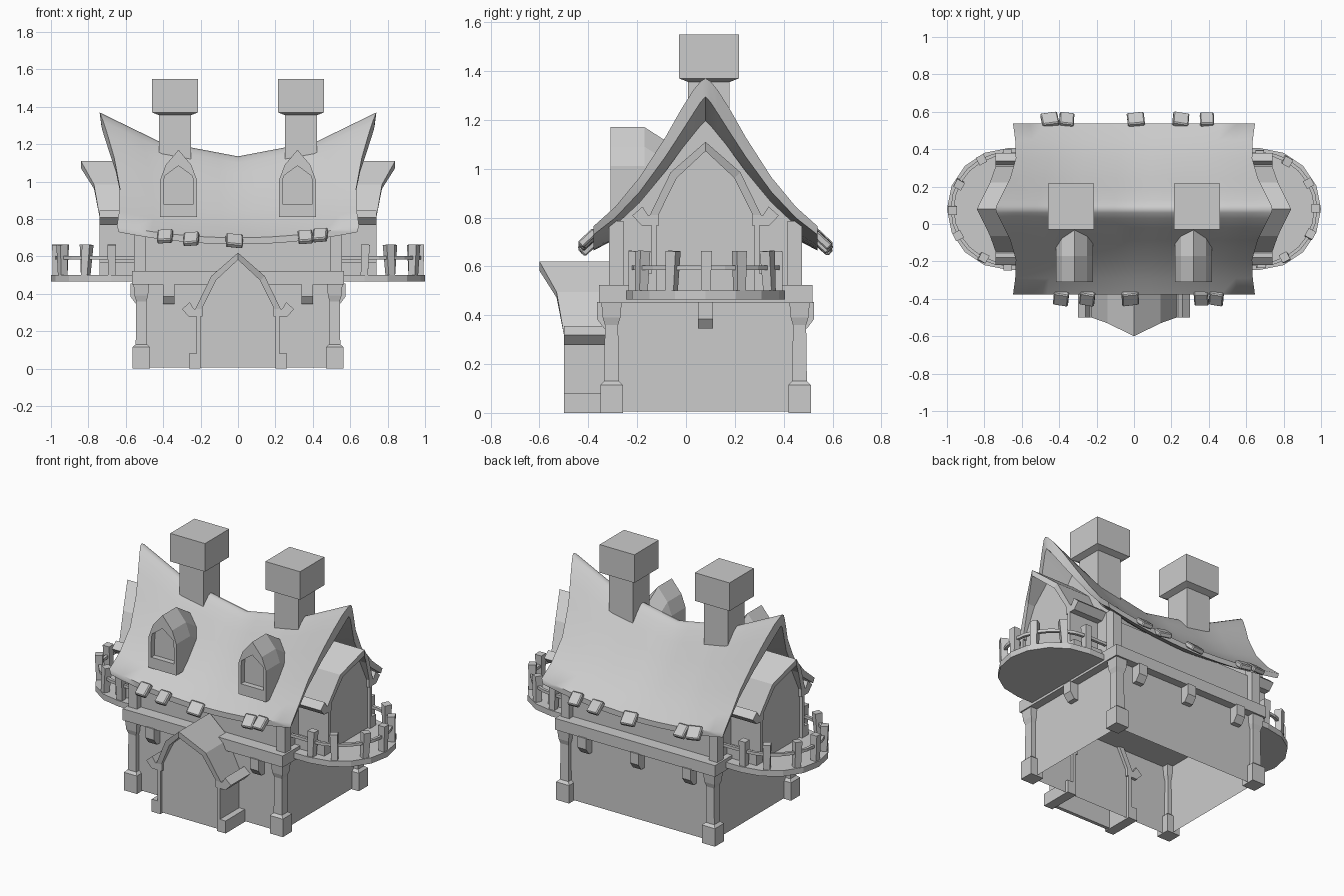
import bpy, bmesh, math, random
from mathutils import Matrix, Vector, Euler

random.seed(4)
if "Cube" in bpy.data.objects:
    bpy.data.objects.remove(bpy.data.objects["Cube"], do_unlink=True)

GREY = (0.6, 0.6, 0.6, 1)
mat = bpy.data.materials.new("plain grey")
mat.use_nodes = True
mat.diffuse_color = GREY
mat.node_tree.nodes["Principled BSDF"].inputs["Base Color"].default_value = GREY

MID_Y = 0.08  # ridge line of the house
SIDES = (-1, 1)


def finish(name, bm):
    bmesh.ops.recalc_face_normals(bm, faces=bm.faces)
    me = bpy.data.meshes.new(name)
    bm.to_mesh(me)
    bm.free()
    me.materials.append(mat)
    ob = bpy.data.objects.new(name, me)
    bpy.context.collection.objects.link(ob)
    return ob


def loft(name, rings, caps=True):
    """Surface through rings of equal point count, closed at both ends by caps."""
    bm = bmesh.new()
    vs = [[bm.verts.new(p) for p in r] for r in rings]
    n = len(rings[0])
    for a, b in zip(vs, vs[1:]):
        for k in range(n):
            bm.faces.new((a[k], a[(k + 1) % n], b[(k + 1) % n], b[k]))
    if caps:
        bm.faces.new(vs[0])
        bm.faces.new(vs[-1])
    return finish(name, bm)


def square(x, y, z, hx, hy=None):
    hy = hy or hx
    return [(x - hx, y - hy, z), (x + hx, y - hy, z), (x + hx, y + hy, z), (x - hx, y + hy, z)]


def column(name, x, y, steps):
    """Square column from (z, half width) steps."""
    return loft(name, [square(x, y, z, h) for z, h in steps])


# Walls open underneath, with a floor beam between the storeys
loft("lower_walls", [square(0, MID_Y, z, .515, .385) for z in (.005, .455)], caps=False)
loft("floor_beam", [square(0, MID_Y, z, .567, .437) for z in (.45, .523)])
loft("upper_walls", [square(0, MID_Y, z, .515, .357) for z in (.52, .74)], caps=False)

# Corner posts on both floors
for sx in SIDES:
    for sy in SIDES:
        x, y = sx * 0.517, MID_Y + sy * 0.385
        column("corner_post", x, y, [(0, .046), (.115, .046), (.13, .03), (.36, .027), (.39, .036), (.455, .042)])
        column("upper_post", sx * 0.525, MID_Y + sy * 0.365, [(.52, .03), (.785, .03)])


# Small beam ends under the floor beam
def beam_end(x, y, dx, dy):
    out, across = Vector((dx, dy, 0)), Vector((-dy, dx, 0)) * 0.03
    prof = [(0, 0.455), (0.06, 0.455), (0.06, 0.385), (0.03, 0.345), (0, 0.345)]
    pts = [Vector((x, y, z)) + out * d for d, z in prof]
    loft("beam_end", [[p + across * s for p in pts] for s in SIDES])


for x in (-0.37, 0.37):
    beam_end(x, -0.305, 0, -1)
for x in (-0.37, 0, 0.37):
    beam_end(x, 0.465, 0, 1)
for s in SIDES:
    beam_end(s * 0.515, MID_Y, s, 0)

# Sagging roof: (distance from ridge, height fraction, half length, thickness)
PROFILE = [(0, 1, .74, .075), (.02, .98, .735, .085), (.05, .92, .72, .095), (.1, .79, .695, .095),
           (.165, .6, .662, .08), (.27, .33, .632, .06), (.37, .13, .635, .045), (.458, 0, .647, .035)]
STATIONS = [k / 14 * 2 - 1 for k in range(15)]


def roof_z(s, frac):
    eave = 0.70 + 0.065 * s * s
    ridge = 1.135 + 0.08 * min(abs(s) / 0.57, 1) + 0.155 * max(0, abs(s) - 0.57) / 0.43
    return eave + (ridge - eave) * frac


rows = [(-d, f, h, t) for d, f, h, t in reversed(PROFILE)] + PROFILE[1:]
roof = loft("roof", [[(s * h, MID_Y + d, roof_z(s, f)) for s in STATIONS] +
                     [(s * (h - 0.01), MID_Y + d, roof_z(s, f) - t) for s in reversed(STATIONS)]
                     for d, f, h, t in rows])
bpy.ops.object.select_all(action='DESELECT')
bpy.context.view_layer.objects.active = roof
roof.select_set(True)
bpy.ops.object.shade_smooth_by_angle(angle=math.radians(50))

# Gable walls under the roof ends
for sx in SIDES:
    top = [(MID_Y + d, roof_z(0.75, f) - t + 0.006) for d, f, h, t in rows if abs(d) < 0.38]
    outline = [(top[0][0], 0.52)] + top + [(top[-1][0], 0.52)]
    loft("gable_wall", [[(sx * x, y, z) for y, z in outline] for x in (0.505, 0.53)])

# Loose shingles along the eaves
for sy, xs in ((-1, (-0.39, -0.25, -0.02, 0.36, 0.44)), (1, (-0.45, -0.36, 0.01, 0.25, 0.39))):
    for x in xs:
        turn = Euler((-sy * 0.75, random.uniform(-0.12, 0.12), random.uniform(-0.2, 0.2)))
        at = Matrix.Translation((x, MID_Y + sy * 0.478, roof_z(x / 0.645, 0) - 0.016))
        size = Matrix.Diagonal((random.uniform(0.07, 0.095), 0.085, 0.032, 1))
        bm = bmesh.new()
        bmesh.ops.create_cube(bm, size=1, matrix=at @ turn.to_matrix().to_4x4() @ size)
        bmesh.ops.bevel(bm, geom=bm.edges[:], offset=0.006, segments=1, affect='EDGES')
        finish("loose_shingle", bm)

# Chimneys
for sx in SIDES:
    column("chimney", sx * 0.337, 0.094, [(1.0, .085), (1.355, .085), (1.37, .123), (1.55, .123)])


# Roof dormers with sunken windows
def arched(cx, y, low, pts):
    return [(cx + u, y, z) for u, z in
            [(-pts[0][0], low)] + [(-u, z) for u, z in pts] + [(u, z) for u, z in pts[1::-1]]
            + [(pts[0][0], low)]]


OUTER = [(.098, 1.01), (.068, 1.09), (0, 1.17)]
WINDOW = [(.08, .98), (.075, 1.03), (0, 1.085)]
for sx in SIDES:
    cx = sx * 0.318
    loft("dormer", [arched(cx, -.275, .88, WINDOW), arched(cx, -.31, .88, WINDOW),
                    arched(cx, -.31, .81, OUTER), arched(cx, -.17, .81, OUTER),
                    arched(cx, -.03, .81, [(u, z - 0.09) for u, z in OUTER])])


# Arched porch, used for the front door and both balconies
def porch(prefix, place):
    inner = 0.286

    def part(name, rings):
        loft(prefix + "_" + name, [[place(*p) for p in r] for r in rings])

    def slab(name, outline, d0, d1):
        part(name, [[(u, d, z) for u, z in outline] for d in (d0, d1)])

    half = [(.228, .32, .193, .32, .5), (.143, .495, .118, .472, .53), (0, .62, 0, .582, .6)]
    arch = [(-a, b, -c, d, e) for a, b, c, d, e in half] + half[-2::-1]
    part("roof", [[(uo, tip, zo), (ui, tip, zi), (ui, inner, zi), (uo, inner, zo)]
                  for uo, zo, ui, zi, tip in arch])
    slab("door", [(-.21, .005), (-.21, .33), (-.13, .475), (0, .6), (.13, .475), (.21, .33), (.21, .005)],
         0.46, 0.482)
    for s in SIDES:
        hook = [(.19, .33), (.235, .318), (.258, .355), (.3, .318), (.262, .278), (.19, .278)]
        slab("eave", [(s * u, z) for u, z in hook], inner, 0.5)
        for name, u0, u1, z1 in (("side_wall", .2, .222, .3), ("base", .2, .262, .08)):
            slab(name, [(s * u0, 0), (s * u1, 0), (s * u1, z1), (s * u0, z1)], inner, 0.5)


porch("front_porch", lambda u, d, z: (u, -d, z))
for s in SIDES:
    porch("balcony_porch", lambda u, d, z, s=s: (s * (d + 0.24), u + MID_Y, z + 0.49))

# Round balconies with posts and rails
for s in SIDES:
    cx = 0.675

    def arc(r, n, start):
        pts = [(start, -r)]
        for k in range(n + 1):
            a = math.pi * (k / n - 0.5)
            pts.append((cx + r * math.cos(a), r * math.sin(a)))
        return pts + [(start, r)]

    plan = [(s * x, MID_Y + y) for x, y in arc(0.325, 8, 0.5)]
    loft("balcony_floor", [[(x, y, z) for x, y in plan] for z in (0.465, 0.502)])
    rail = []
    for (xo, yo), (xi, yi) in zip(arc(0.305, 12, 0.53), arc(0.287, 12, 0.53)):
        rail.append([(s * x, MID_Y + y, z) for x, y, z in
                     ((xo, yo, .585), (xo, yo, .603), (xi, yi, .603), (xi, yi, .585))])
    loft("balcony_rail", rail)
    for deg in (-90, -62, -28, 0, 28, 62, 90):
        a = math.radians(deg)
        ob = column("balcony_post", 0, 0, [(0, .019), (.165, .023)])
        ob.location = (s * (cx + 0.297 * math.cos(a)), MID_Y + 0.297 * math.sin(a), 0.498)
        ob.rotation_euler = (random.uniform(-.06, .06), random.uniform(-.06, .06), s * a)
